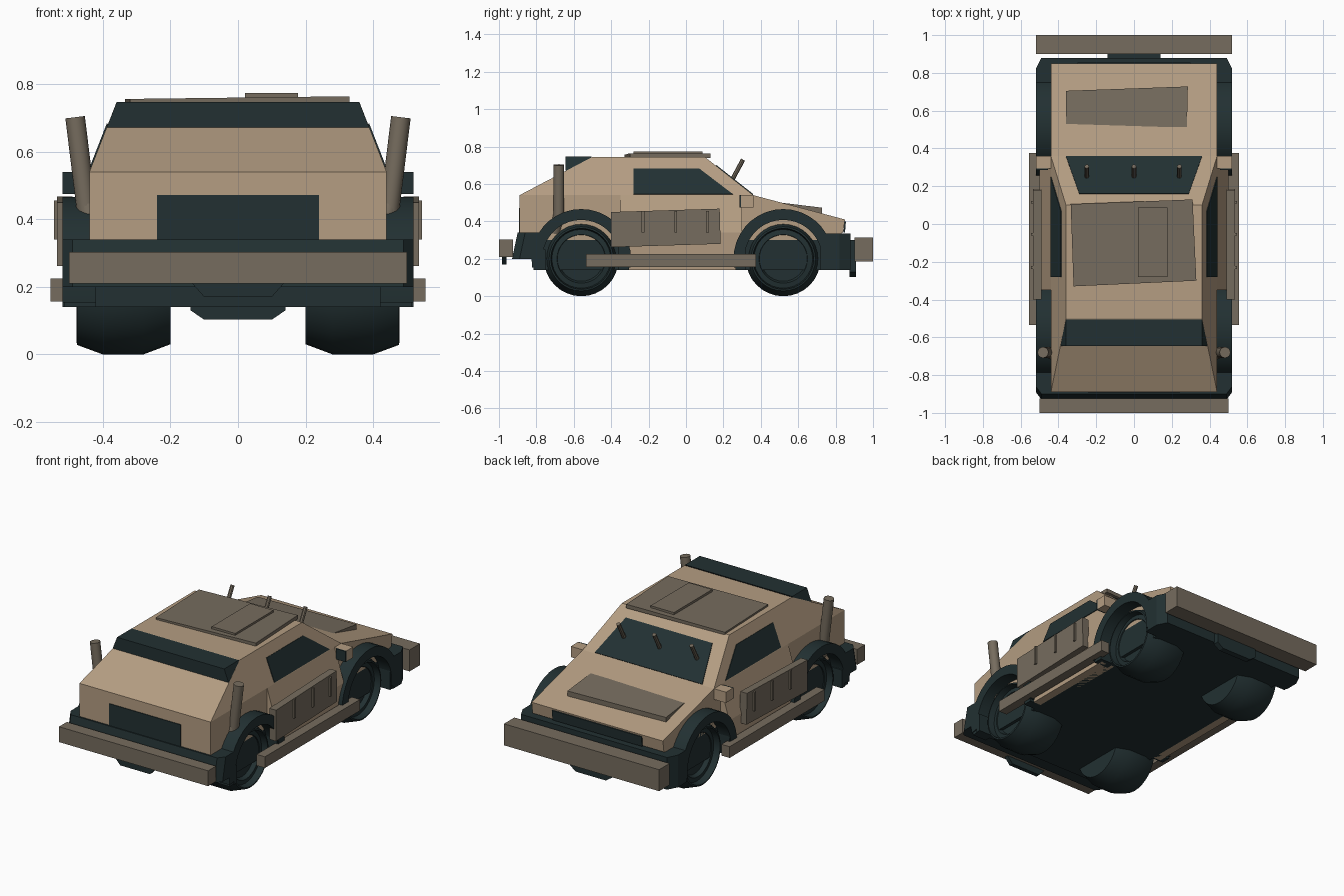
import bpy, bmesh, math
from mathutils import Vector, Matrix

if "Cube" in bpy.data.objects:
    bpy.data.objects.remove(bpy.data.objects["Cube"])


def material(name, rgb):
    m = bpy.data.materials.new(name)
    m.diffuse_color = (*rgb, 1)
    m.use_nodes = True
    m.node_tree.nodes["Principled BSDF"].inputs["Base Color"].default_value = m.diffuse_color
    return m


TAN = material("desert tan", (0.46, 0.34, 0.225))
GREY = material("weathered metal", (0.18, 0.15, 0.112))
DARK = material("dark rubber", (0.016, 0.03, 0.032))


def finish(name, bm, mat, smooth=False):
    bmesh.ops.recalc_face_normals(bm, faces=bm.faces)
    me = bpy.data.meshes.new(name)
    bm.to_mesh(me)
    bm.free()
    me.materials.append(mat)
    if smooth:
        me.polygons.foreach_set("use_smooth", [True] * len(me.polygons))
        me.set_sharp_from_angle(angle=math.radians(30))
    ob = bpy.data.objects.new(name, me)
    bpy.context.collection.objects.link(ob)
    return ob


def loft(name, a, b, mat, smooth=False):
    """Close two matching outlines into a solid."""
    bm = bmesh.new()
    va = [bm.verts.new(p) for p in a]
    vb = [bm.verts.new(p) for p in b]
    bm.faces.new(va)
    bm.faces.new(vb)
    n = len(va)
    for i in range(n):
        j = (i + 1) % n
        bm.faces.new((va[i], va[j], vb[j], vb[i]))
    return finish(name, bm, mat, smooth)


def side_prism(name, yz, x0, x1, mat, smooth=False):
    return loft(name, [(x0, y, z) for y, z in yz], [(x1, y, z) for y, z in yz], mat, smooth)


def end_prism(name, xz, y0, y1, mat):
    return loft(name, [(x, y0, z) for x, z in xz], [(x, y1, z) for x, z in xz], mat)


def plan_prism(name, xy, z0, z1, mat):
    return loft(name, [(x, y, z0) for x, y in xy], [(x, y, z1) for x, y in xy], mat)


def box(name, x0, x1, y0, y1, z0, z1, mat):
    return plan_prism(name, [(x0, y0), (x1, y0), (x1, y1), (x0, y1)], z0, z1, mat)


def plate(name, pts, mat, t=0.004):
    pts = [Vector(p) for p in pts]
    n = (pts[1] - pts[0]).cross(pts[2] - pts[0]).normalized() * t
    return loft(name, [p - n for p in pts], [p + n for p in pts], mat)


def rod(name, p, q, r, mat, sides=16):
    p, q = Vector(p), Vector(q)
    d = q - p
    m = Matrix.Translation((p + q) / 2) @ d.to_track_quat('Z', 'Y').to_matrix().to_4x4()
    bm = bmesh.new()
    bmesh.ops.create_cone(bm, cap_ends=True, segments=sides, radius1=r, radius2=r,
                          depth=d.length, matrix=m)
    return finish(name, bm, mat, True)


# Lower hull and tapered cabin
side_prism("hull", [(-0.89, 0.3), (-0.89, 0.54), (0.36, 0.54), (0.85, 0.41),
                    (0.84, 0.34), (0.73, 0.3)], -0.44, 0.44, TAN)
loft("cabin", [(-0.44, -0.89, 0.54), (0.44, -0.89, 0.54), (0.44, 0.36, 0.54), (-0.44, 0.36, 0.54)],
     [(-0.36, -0.5, 0.745), (0.36, -0.5, 0.745), (0.36, 0.1, 0.745), (-0.36, 0.1, 0.745)], TAN)

# Chassis with chamfered end pieces
box("chassis", -0.44, 0.44, -0.76, 0.86, 0.14, 0.335, DARK)
plan_prism("front_skirt", [(-0.52, 0.74), (0.52, 0.74), (0.52, 0.82), (0.49, 0.88),
                           (-0.49, 0.88), (-0.52, 0.82)], 0.14, 0.335, DARK)
loft("rear_skirt",
     [(-0.52, -0.76, 0.2), (0.52, -0.76, 0.2), (0.52, -0.89, 0.2), (0.49, -0.93, 0.2),
      (-0.49, -0.93, 0.2), (-0.52, -0.89, 0.2)],
     [(-0.52, -0.76, 0.34), (0.52, -0.76, 0.34), (0.52, -0.86, 0.34), (0.49, -0.9, 0.34),
      (-0.49, -0.9, 0.34), (-0.52, -0.86, 0.34)], DARK)
box("rear_valance", -0.52, 0.52, -0.78, -0.75, 0.14, 0.25, DARK)

# Bumpers and tow plates
box("front_bumper", -0.52, 0.52, 0.9, 1.0, 0.185, 0.315, GREY)
box("rear_bumper", -0.5, 0.5, -1.0, -0.925, 0.21, 0.303, GREY)
end_prism("front_skid", [(-0.14, 0.3), (-0.14, 0.13), (-0.1, 0.103), (0.1, 0.103),
                         (0.14, 0.13), (0.14, 0.3)], 0.875, 0.91, DARK)
end_prism("rear_tow", [(-0.14, 0.215), (-0.1, 0.17), (0.1, 0.17), (0.14, 0.215)],
          -0.985, -0.96, DARK)

# Rear hatch, grille and windscreens
plate("rear_panel", [(-0.24, -0.89, 0.335), (0.24, -0.89, 0.335), (0.24, -0.89, 0.472),
                     (-0.24, -0.89, 0.472)], DARK)
plate("grille", [(-0.3, 0.846, 0.34), (0.3, 0.846, 0.34), (0.3, 0.851, 0.4),
                 (-0.3, 0.851, 0.4)], DARK)
plate("windscreen", [(-0.36, 0.357, 0.543), (0.36, 0.357, 0.543), (0.29, 0.16, 0.698),
                     (-0.29, 0.16, 0.698)], DARK)
loft("rear_visor", [(-0.388, -0.645, 0.672), (0.388, -0.645, 0.672), (0.388, -0.55, 0.672),
                    (-0.388, -0.55, 0.672)],
     [(-0.359, -0.645, 0.747), (0.359, -0.645, 0.747), (0.359, -0.505, 0.747),
      (-0.359, -0.505, 0.747)], DARK)

# Slightly crooked armour sheets on roof and bonnet
roof = [(-0.335, 0.105), (0.31, 0.13), (0.33, -0.30), (-0.32, -0.33)]
loft("roof_armour", [(x, y, 0.74) for x, y in roof],
     [(x, y, 0.76 + 0.012 * x) for x, y in roof], GREY)
box("roof_hatch", 0.02, 0.177, -0.28, 0.087, 0.75, 0.774, GREY)
hood = [(-0.36, 0.705), (0.285, 0.728), (0.28, 0.51), (-0.36, 0.53)]
loft("bonnet_armour", [(x, y, 0.63 - 0.265 * y) for x, y in hood],
     [(x, y, 0.562 - 0.122 * y) for x, y in hood], GREY)

# Roof-edge pegs
for x in (-0.25, 0, 0.24):
    rod("windscreen_peg", (x, 0.24, 0.61), (x, 0.305, 0.73), 0.012, GREY, 8)

for s in (-1, 1):
    # Door with bulging sill
    end_prism("door_sill", [(s * 0.4, 0.14), (s * 0.49, 0.14), (s * 0.5, 0.34), (s * 0.44, 0.54),
                            (s * 0.4, 0.54)], -0.35, 0.3, TAN)

    # Side windows following the cabin slope
    win = [(-0.28, 0.545), (0.25, 0.545), (0.07, 0.682), (-0.28, 0.682)]
    plate("side_window", [(s * (0.44 - (z - 0.54) * 0.39), y, z) for y, z in win], DARK)

    # Hanging side armour with straps
    side_prism("side_armour", [(-0.4, 0.262), (0.185, 0.28), (0.18, 0.468), (-0.4, 0.45)],
               s * 0.49, s * 0.535, GREY)
    for y in (-0.23, -0.055, 0.115):
        box("armour_strap", s * 0.53, s * 0.545, y - 0.007, y + 0.007, 0.34, 0.455, GREY)

    # Side step rail
    box("side_rail", s * 0.5, s * 0.555, -0.535, 0.375, 0.157, 0.225, GREY)

    # Mirrors with dark glass
    box("mirror", s * 0.43, s * 0.52, 0.295, 0.36, 0.475, 0.54, TAN)
    box("mirror_glass", s * 0.455, s * 0.52, 0.287, 0.295, 0.475, 0.54, DARK)

    # Exhaust stacks
    rod("exhaust_stack", (s * 0.445, -0.68, 0.4), (s * 0.482, -0.68, 0.702), 0.029, GREY, 16)
    rod("exhaust_elbow", (s * 0.42, -0.7, 0.34), (s * 0.447, -0.68, 0.44), 0.029, GREY, 16)

    for y in (-0.56, 0.52):
        # Arched fender
        n = 20
        ang = [math.radians(-10 + 200 * i / n) for i in range(n + 1)]
        arch = [(y + 0.266 * math.cos(a), 0.2 + 0.266 * math.sin(a)) for a in ang]
        arch += [(y + 0.208 * math.cos(a), 0.2 + 0.208 * math.sin(a)) for a in reversed(ang)]
        side_prism("fender", arch, s * 0.42, s * 0.52, DARK, True)
        for e in (-1, 1):
            box("fender_foot", s * 0.42, s * 0.515, y + e * 0.2, y + e * 0.255, 0.14, 0.27, DARK)

        # Wheel revolved about its axle, with recessed hub
        prof = [(0, 0.42), (0.12, 0.42), (0.13, 0.445), (0.157, 0.44), (0.163, 0.478),
                (0.172, 0.476), (0.2, 0.40), (0.2, 0.28), (0.17, 0.2), (0, 0.2)]
        bm = bmesh.new()
        vs = [bm.verts.new((s * x, y, 0.2 + r)) for r, x in prof]
        es = [bm.edges.new(p) for p in zip(vs, vs[1:])]
        bmesh.ops.spin(bm, geom=vs + es, cent=(0, y, 0.2), axis=(1, 0, 0),
                       angle=2 * math.pi, steps=32)
        bmesh.ops.remove_doubles(bm, verts=bm.verts, dist=0.0005)
        finish("wheel", bm, DARK, True)
